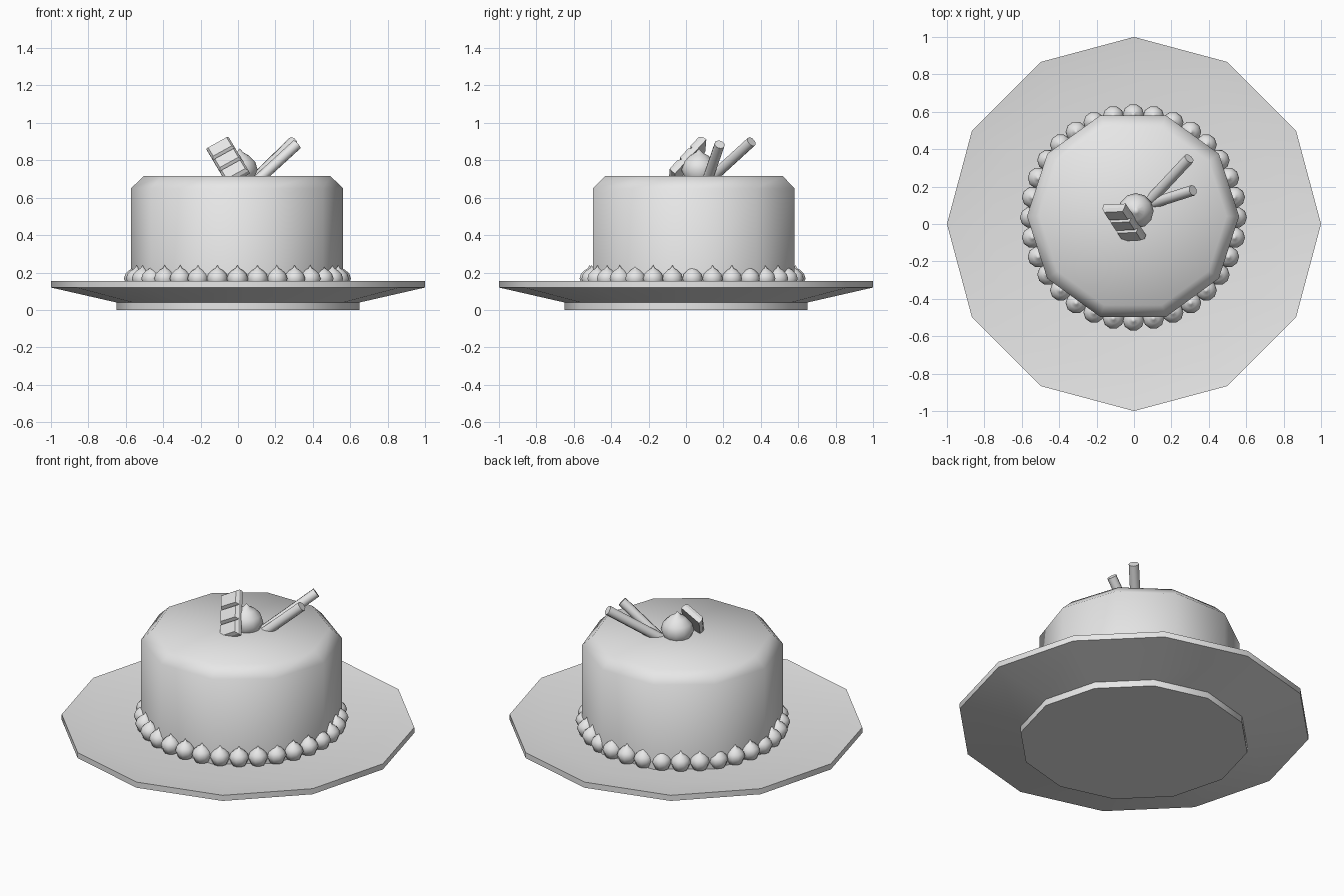
import bpy
import bmesh
import math
from mathutils import Vector, Matrix

default_cube = bpy.data.objects.get("Cube")
if default_cube:
    bpy.data.objects.remove(default_cube, do_unlink=True)

grey = bpy.data.materials.new("light_grey")
grey.use_nodes = True
grey.diffuse_color = (0.8, 0.8, 0.8, 1)
grey.node_tree.nodes["Principled BSDF"].inputs["Base Color"].default_value = grey.diffuse_color


def finish(bm, name, smooth_angle=None):
    """Turn a bmesh into a named object with the shared material."""
    bmesh.ops.recalc_face_normals(bm, faces=bm.faces)
    mesh = bpy.data.meshes.new(name)
    bm.to_mesh(mesh)
    bm.free()
    mesh.materials.append(grey)
    obj = bpy.data.objects.new(name, mesh)
    bpy.context.collection.objects.link(obj)
    if smooth_angle:
        bpy.ops.object.select_all(action="DESELECT")
        obj.select_set(True)
        bpy.context.view_layer.objects.active = obj
        bpy.ops.object.shade_smooth_by_angle(angle=math.radians(smooth_angle))
    return obj


def lathe(bm, profile, sides, matrix=Matrix()):
    """Revolve (radius, height) points around z; zero radius closes to a point."""
    rings = []
    for radius, z in profile:
        count = sides if radius else 1
        ring = []
        for i in range(count):
            a = math.tau * i / sides
            ring.append(bm.verts.new(matrix @ Vector((radius * math.cos(a), radius * math.sin(a), z))))
        rings.append(ring)
    for low, high in zip(rings, rings[1:]):
        for i in range(sides):
            j = (i + 1) % sides
            corners = [low[i % len(low)], low[j % len(low)], high[j % len(high)], high[i % len(high)]]
            bm.faces.new(list(dict.fromkeys(corners)))


def cream_drop(bm, centre, radius, tip, sides):
    """A round piped blob with a small peak."""
    profile = [(0, -1), (0.7, -0.7), (1, 0), (0.86, 0.45), (0.5, 0.8), (0.18, 0.98), (0, tip)]
    lathe(bm, [(r * radius, z * radius) for r, z in profile], sides, Matrix.Translation(centre))


# Plate: twelve-sided shallow dish on a foot
bm = bmesh.new()
lathe(bm, [(0, 0), (0.65, 0), (0.65, 0.04), (1, 0.12), (1, 0.155), (0.78, 0.125), (0, 0.115)], 12)
finish(bm, "plate", 32)

# Cake: ten-sided body with a chamfered top
cake_centre = Vector((-0.005, 0.042, 0))
bm = bmesh.new()
lathe(bm, [(0, 0.11), (0.567, 0.11), (0.567, 0.65), (0.5, 0.715), (0, 0.715)], 10,
      Matrix.Translation(cake_centre))
finish(bm, "cake", 60)

# Ring of piped cream around the foot of the cake
bm = bmesh.new()
bead_count = 32
for i in range(bead_count):
    a = math.tau * i / bead_count
    centre = Vector((0.55 * math.cos(a) - 0.003, 0.55 * math.sin(a) + 0.035, 0.167))
    cream_drop(bm, centre, 0.057, 1.28, 10)
finish(bm, "cream_border", 60)

# Large cream blob on top
bm = bmesh.new()
cream_drop(bm, Vector((0.01, 0.07, 0.75)), 0.095, 1.2, 12)
finish(bm, "cream_top", 60)

# Two wafer sticks
for name, start, end in (("back_stick", (0.08, 0.12, 0.69), (0.295, 0.35, 0.9)),
                         ("side_stick", (0.08, 0.105, 0.67), (0.315, 0.18, 0.885))):
    start, end = Vector(start), Vector(end)
    axis = end - start
    turn = Matrix.Translation(start) @ axis.to_track_quat("Z", "Y").to_matrix().to_4x4()
    bm = bmesh.new()
    lathe(bm, [(0, 0), (0.029, 0), (0.029, axis.length), (0, axis.length)], 8, turn)
    finish(bm, name, 50)

# Chocolate bar: leaning slab with three tapered raised segments
long_axis = Vector((-0.11, 0.17, 0.185)).normalized()
wide_axis = Vector((0.9, 0.01, 0.45))
wide_axis = (wide_axis - long_axis * wide_axis.dot(long_axis)).normalized()
out_axis = wide_axis.cross(long_axis)
bar_frame = Matrix((wide_axis, long_axis, out_axis)).transposed().to_4x4()
bar_frame.translation = (-0.055, 0.005, 0.8)
width, length, segments = 0.135, 0.27, 3
step = length / segments


def tapered_box(bm, y, size_y, low, high, inset):
    """Box in the bar's own frame whose outer face is inset."""
    rings = []
    for z, shrink in ((low, 0), (high, inset)):
        hx, hy = width / 2 - shrink, size_y / 2 - shrink
        rings.append([bm.verts.new(bar_frame @ Vector((sx * hx, y + sy * hy, z)))
                      for sx, sy in ((-1, -1), (1, -1), (1, 1), (-1, 1))])
    bottom, top = rings
    bm.faces.new(bottom[::-1])
    bm.faces.new(top)
    for i in range(4):
        j = (i + 1) % 4
        bm.faces.new((bottom[i], bottom[j], top[j], top[i]))


bm = bmesh.new()
tapered_box(bm, 0, length, -0.022, 0.004, 0)
for i in range(segments):
    tapered_box(bm, (i - 1) * step, step, 0.004, 0.022, 0.011)
finish(bm, "chocolate_bar")
